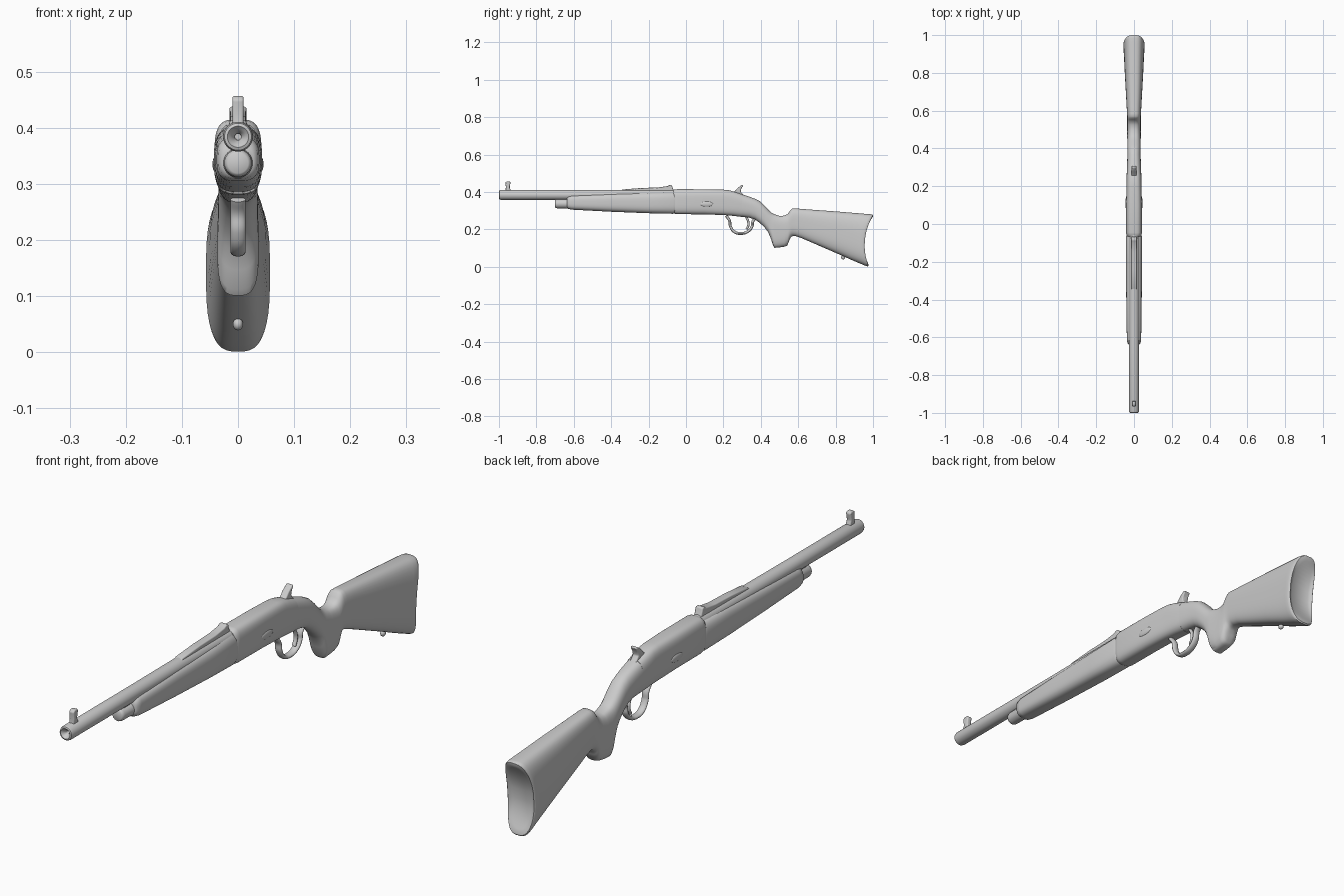
import bpy, bmesh, math

if "Cube" in bpy.data.objects:
    bpy.data.objects.remove(bpy.data.objects["Cube"])


def finish(name, bm, angle=40, bevel=0):
    me = bpy.data.meshes.new(name)
    bmesh.ops.recalc_face_normals(bm, faces=bm.faces)
    bm.to_mesh(me)
    bm.free()
    ob = bpy.data.objects.new(name, me)
    bpy.context.collection.objects.link(ob)
    bpy.ops.object.select_all(action='DESELECT')
    bpy.context.view_layer.objects.active = ob
    ob.select_set(True)
    if bevel:
        m = ob.modifiers.new("round", 'BEVEL')
        m.width, m.segments = bevel, 3
    bpy.ops.object.shade_smooth_by_angle(angle=math.radians(angle))
    return ob


def power(v, n):
    return math.copysign(abs(v) ** (2 / n), v)


def loft(name, sections, N=40):
    """Sections: top y, top z, bottom y, bottom z, half width, squareness, bow."""
    bm = bmesh.new()
    rings = []
    for yt, zt, yb, zb, w, n, bow in sections:
        ring = []
        for i in range(N):
            a = (i + .5) * math.tau / N
            s = power(math.cos(a), n)
            k = (s + 1) / 2
            ring.append(bm.verts.new((w * power(math.sin(a), n),
                                      yb + (yt - yb) * k + bow * (1 - s * s),
                                      zb + (zt - zb) * k)))
        rings.append(ring)
    for a, b in zip(rings, rings[1:]):
        for i in range(N):
            j = (i + 1) % N
            bm.faces.new((a[i], a[j], b[j], b[i]))
    for r in (rings[0], rings[-1]):   # caps made of strips, so they may curve
        for i in range(N // 2 - 1):
            bm.faces.new((r[i], r[i + 1], r[N - 2 - i], r[N - 1 - i]))
    return finish(name, bm, 50)


def upright(rows):
    return [(y, zt, y, zb, w, n, 0) for y, zt, zb, w, n in rows]


def lathe(name, profile, z, N=32):
    """Turn a (y, radius) profile about the y axis at height z."""
    bm = bmesh.new()
    rings = [[bm.verts.new((r * math.sin(i * math.tau / N), y, z + r * math.cos(i * math.tau / N)))
              for i in range(N)] for y, r in profile]
    for a, b in zip(rings, rings[1:]):
        for i in range(N):
            j = (i + 1) % N
            bm.faces.new((a[i], a[j], b[j], b[i]))
    bm.faces.new(rings[0])
    bm.faces.new(rings[-1])
    return finish(name, bm, 50)


def plate(name, profile, half, bevel):
    """Extrude a side-view (y, z) profile across x."""
    bm = bmesh.new()
    f = bm.faces.new([bm.verts.new((-half, y, z)) for y, z in profile])
    g = bmesh.ops.extrude_face_region(bm, geom=[f])
    bmesh.ops.translate(bm, vec=(2 * half, 0, 0),
                        verts=[v for v in g['geom'] if isinstance(v, bmesh.types.BMVert)])
    return finish(name, bm, 60, bevel)


def rod(name, points, depth, widen, closed=False):
    """Smooth bar through (y, z) points, widened across x."""
    cu = bpy.data.curves.new(name, 'CURVE')
    cu.dimensions = '3D'
    cu.bevel_depth, cu.bevel_resolution, cu.resolution_u = depth, 4, 8
    cu.use_fill_caps = True
    sp = cu.splines.new('BEZIER')
    sp.bezier_points.add(len(points) - 1)
    for bp, (y, z) in zip(sp.bezier_points, points):
        bp.co = (0, y, z)
        bp.handle_left_type = bp.handle_right_type = 'AUTO'
    sp.use_cyclic_u = closed
    ob = bpy.data.objects.new(name, cu)
    bpy.context.collection.objects.link(ob)
    ob.scale.x = widen
    bpy.ops.object.select_all(action='DESELECT')
    bpy.context.view_layer.objects.active = ob
    ob.select_set(True)
    bpy.ops.object.convert(target='MESH')
    bpy.ops.object.shade_smooth_by_angle(angle=math.radians(50))


def blob(name, loc, size):
    bm = bmesh.new()
    bmesh.ops.create_uvsphere(bm, u_segments=20, v_segments=12, radius=1)
    bmesh.ops.scale(bm, vec=size, verts=bm.verts)
    bmesh.ops.translate(bm, vec=loc, verts=bm.verts)
    finish(name, bm)


# barrel with recessed bore, and the magazine tube below it
lathe("barrel", [(-.93, .005), (-.985, .006), (-.995, .014), (-1, .019), (-.998, .024),
                 (-.99, .0265), (-.6, .0265), (0, .029)], .384)
lathe("magazine_tube", [(-.70, .018), (-.697, .022), (-.688, .0245), (-.645, .0245), (-.64, .026),
                        (-.5, .026)], .337)
plate("barrel_lug", [(-.69, .345), (-.63, .345), (-.63, .372), (-.67, .372)], .012, .004)

# wooden forend
loft("forend", upright([(-.637, .368, .318, .028, 2.6), (-.63, .378, .309, .035, 2.8),
                        (-.61, .383, .305, .038, 3), (-.4, .392, .294, .041, 3),
                        (-.2, .398, .286, .043, 3), (-.07, .402, .283, .043, 3),
                        (-.058, .398, .287, .040, 3)]))

# receiver, running into the wrist
loft("receiver", upright([(-.066, .408, .287, .036, 3.2), (-.058, .413, .283, .040, 3.4),
                          (-.045, .415, .281, .042, 3.4), (.1, .414, .280, .042, 3.4),
                          (.2, .412, .276, .040, 3.4), (.23, .409, .274, .039, 3.3),
                          (.26, .401, .271, .039, 3.1), (.30, .388, .266, .037, 2.8)]))

# stock: wrist, pistol grip, comb and hollowed butt
wrist = upright([(.22, .408, .276, .037, 3.2), (.26, .400, .272, .038, 3.1), (.30, .387, .267, .037, 2.8),
                 (.34, .374, .262, .036, 2.6), (.37, .363, .252, .035, 2.5), (.395, .350, .234, .035, 2.5),
                 (.42, .327, .210, .035, 2.5), (.44, .305, .183, .035, 2.6), (.455, .291, .147, .036, 2.8),
                 (.466, .284, .112, .037, 3), (.474, .280, .101, .037, 3.2), (.50, .272, .103, .036, 3.2),
                 (.525, .273, .107, .036, 3.2), (.542, .281, .113, .036, 3), (.552, .293, .140, .036, 3),
                 (.561, .306, .157, .036, 3), (.570, .312, .164, .036, 3), (.585, .312, .164, .037, 3),
                 (.62, .309, .152, .039, 3)])
butt = [(.80, .296, .80, .074, .049, 3, 0), (.90, .288, .89, .034, .053, 3, -.008),
        (.96, .283, .94, .013, .056, 3, -.02), (.985, .281, .962, .004, .057, 3, -.03),
        (.996, .279, .972, .001, .056, 3, -.031), (1, .276, .976, .005, .053, 3, -.032),
        (.999, .268, .975, .014, .046, 2.9, -.036), (.993, .258, .971, .024, .038, 2.8, -.036)]
loft("stock", wrist + butt)

# sights
plate("front_sight", [(-.967, .40), (-.963, .425), (-.966, .45), (-.958, .457), (-.943, .457),
                      (-.938, .45), (-.943, .425), (-.934, .40)], .010, .004)
plate("rear_sight", [(-.36, .400), (-.34, .413), (-.24, .421), (-.15, .424), (-.1, .431), (-.086, .438),
                     (-.076, .437), (-.070, .418), (-.062, .400)], .015, .004)

# hammer
plate("hammer", [(.235, .39), (.262, .405), (.276, .421), (.298, .437), (.306, .434), (.296, .418),
                 (.292, .402), (.310, .380), (.27, .37)], .013, .004)

# trigger guard and trigger
rod("trigger_guard", [(.215, .272), (.232, .248), (.238, .215), (.26, .186), (.295, .178), (.33, .188),
                      (.353, .215), (.357, .24), (.37, .258)], .0075, 1.8)
rod("trigger", [(.318, .272), (.330, .25), (.334, .225), (.324, .200)], .006, 1.3)

# low relief on the receiver sides, and the sling stud
for side, word in ((-1, "left"), (1, "right")):
    blob(word + "_side_plate", (side * .040, .11, .335), (.0055, .035, .014))
lathe_stud = blob("sling_stud", (0, .84, .05), (.009, .011, .011))
